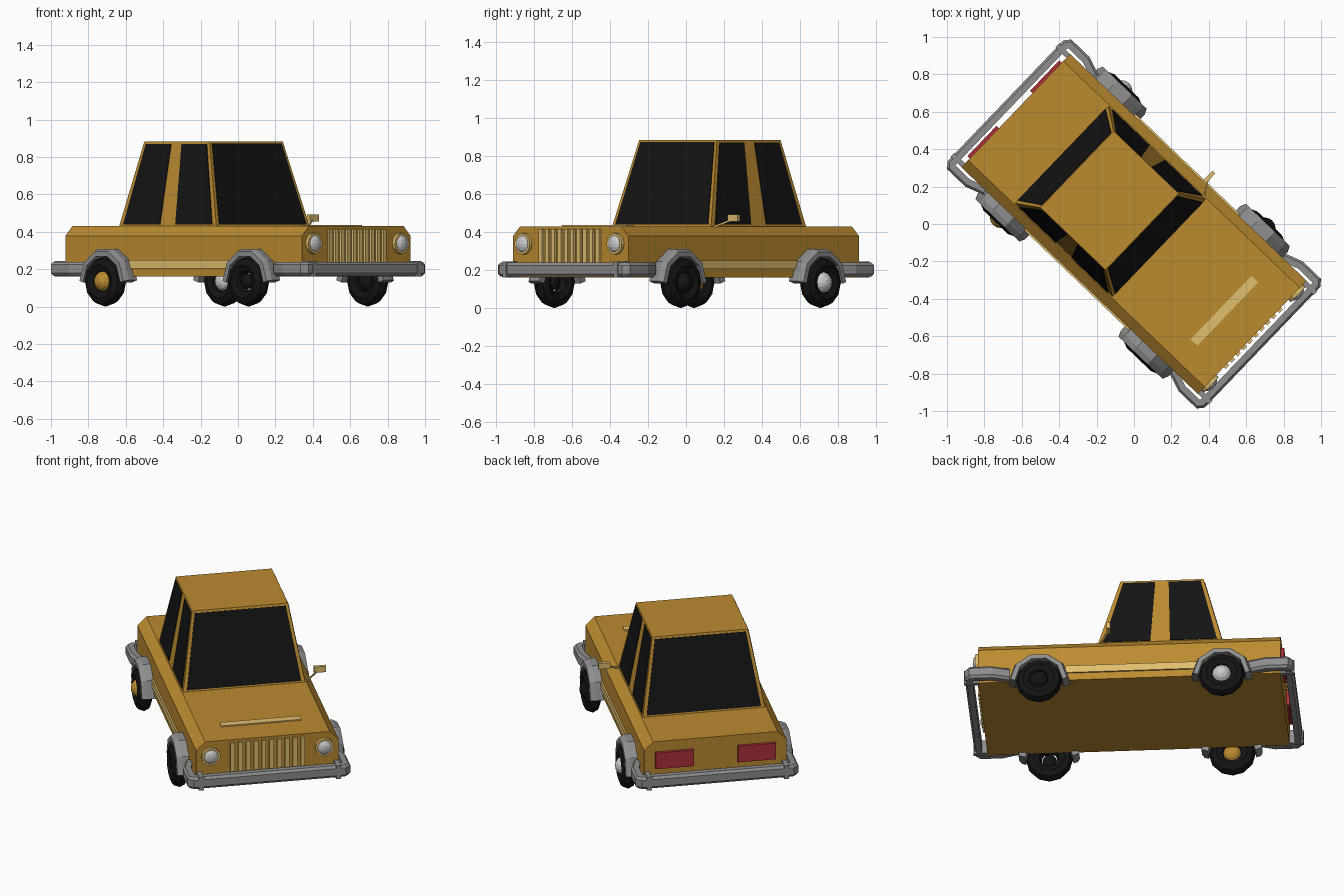
import bpy, bmesh
from math import radians, sin, cos, pi
from mathutils import Matrix, Vector

if "Cube" in bpy.data.objects:
    bpy.data.objects.remove(bpy.data.objects["Cube"])

# The car is built nose along +x, left side along +y, then turned as a whole
TURN = Matrix.Rotation(radians(-43.8), 4, 'Z')


def colour(name, r, g, b):
    m = bpy.data.materials.new(name)
    m.diffuse_color = (r, g, b, 1)
    m.use_nodes = True
    m.node_tree.nodes["Principled BSDF"].inputs["Base Color"].default_value = m.diffuse_color
    return m


PAINT = colour("paint", 0.50, 0.26, 0.03)
TRIM = colour("trim", 0.75, 0.52, 0.16)
BLACK = colour("black", 0.007, 0.007, 0.007)
RED = colour("red", 0.42, 0.03, 0.04)
GREY = colour("bumper_grey", 0.27, 0.27, 0.27)
SILVER = colour("silver", 0.62, 0.62, 0.62)


def mesh_object(name, verts, faces, mat):
    me = bpy.data.meshes.new(name)
    me.from_pydata([tuple(v) for v in verts], [], faces)
    bm = bmesh.new()
    bm.from_mesh(me)
    bmesh.ops.recalc_face_normals(bm, faces=bm.faces)
    bm.to_mesh(me)
    bm.free()
    me.materials.append(mat)
    ob = bpy.data.objects.new(name, me)
    bpy.context.collection.objects.link(ob)
    return ob


def loft(name, rings, mat):
    """Skin a list of equal rings and cap both ends."""
    n = len(rings[0])
    verts = [v for ring in rings for v in ring]
    faces = [(k * n + i, k * n + (i + 1) % n, (k + 1) * n + (i + 1) % n, (k + 1) * n + i)
             for k in range(len(rings) - 1) for i in range(n)]
    faces += [tuple(range(n)), tuple(range(len(verts) - n, len(verts)))]
    return mesh_object(name, verts, faces, mat)


def box(name, x, y, z, mat):
    ring = lambda zz: [(x[0], y[0], zz), (x[1], y[0], zz), (x[1], y[1], zz), (x[0], y[1], zz)]
    return loft(name, [ring(z[0]), ring(z[1])], mat)


def sweep(name, path, profile, place, mat):
    """Sweep a profile of (inset, across) along a flat path with mitred corners."""
    pts = [Vector(p) for p in path]
    rings = []
    for i, p in enumerate(pts):
        a = (p - pts[i - 1]).normalized() if i else (pts[1] - p).normalized()
        b = (pts[i + 1] - p).normalized() if i < len(pts) - 1 else a
        na, nb = Vector((-a.y, a.x)), Vector((-b.y, b.x))
        mitre = (na + nb) / (1 + na.dot(nb))
        rings.append([place(p + mitre * d, w) for d, w in profile])
    return loft(name, rings, mat)


def ball(name, centre, scale, mat):
    bpy.ops.mesh.primitive_uv_sphere_add(segments=12, ring_count=8, radius=1, location=centre,
                                         rotation=(pi / 2, 0, 0))
    ob = bpy.context.object
    ob.name, ob.scale = name, scale
    ob.data.materials.append(mat)


# Lower body with chamfered shoulders
section = [(-.42, .16), (.42, .16), (.42, .378), (.367, .43), (-.367, .43), (-.42, .378)]
loft("body", [[(x, y, z) for y, z in section] for x in (-.876, .876)], PAINT)

# Tapered cabin
base = [Vector(p) for p in ((-.535, -.36, .43), (.185, -.36, .43), (.185, .36, .43), (-.535, .36, .43))]
roof = [Vector(p) for p in ((-.422, -.283, .884), (.06, -.283, .884), (.06, .283, .884), (-.422, .283, .884))]
loft("cabin", [base, roof], PAINT)


def window(name, side, s0, s1):
    """Dark glass on one cabin side, between fractions s0 and s1 of its length."""
    a, b, c, d = base[side], base[(side + 1) % 4], roof[(side + 1) % 4], roof[side]
    n = (b - a).cross(d - a).normalized()
    at = lambda s, t: a.lerp(b, s).lerp(d.lerp(c, s), t)
    quad = [at(s0, .02), at(s1, .02), at(s1, .97), at(s0, .97)]
    loft(name, [[q - n * .004 for q in quad], [q + n * .004 for q in quad]], BLACK)


window("windscreen", 1, .03, .97)
window("rear_window", 3, .03, .97)
window("right_rear_side_window", 0, .04, .42)
window("right_front_side_window", 0, .58, .96)
window("left_front_side_window", 2, .04, .42)
window("left_rear_side_window", 2, .58, .96)

# Wrap-around bumpers with clamp bands
half = [(.69, -.445), (.79, -.48), (.925, -.48), (.952, -.447)]
path = half + [(x, -y) for x, y in reversed(half)]
bar = [(.045, .165), (.012, .165), (0, .18), (0, .225), (.012, .24), (.045, .24)]
for end, s in (("front", 1), ("rear", -1)):
    sweep(end + "_bumper", path, bar, lambda p, w: (s * p.x, p.y, w), GREY)
    for side in (-1, 1):
        x = sorted((s * .87, s * .957))
        box(end + "_bumper_band", x, (side * .405 - .014, side * .405 + .014), (.16, .245), GREY)

# Wheels, hubs, arches and side trim
arch = [(-.03, .40), (0, .40), (0, .462), (.014, .492), (.04, .492), (.04, .40)][1:]
for side, s in (("left", 1), ("right", -1)):
    for end, x in (("front", .52), ("rear", -.54)):
        name = end + "_" + side
        bpy.ops.mesh.primitive_torus_add(major_segments=12, minor_segments=8, major_radius=.09,
                                         minor_radius=.045, location=(x, s * .46, .135),
                                         rotation=(pi / 2, 0, 0))
        tyre = bpy.context.object
        tyre.name = name + "_tyre"
        tyre.data.materials.append(BLACK)
        if name == "front_right":
            ball(name + "_hub", (x, s * .47, .135), (.042, .042, .03), BLACK)
        else:
            mat = BLACK if end == "front" else SILVER if side == "left" else PAINT
            ball(name + "_hub", (x, s * .467, .135), (.058, .058, .058), mat)
        arc = [(x + .176 * cos(pi * k / 5), .142 + .176 * sin(pi * k / 5)) for k in range(6)]
        sweep(name + "_arch", arc, arch, lambda p, w: (p.x, s * w, p.y), GREY)
    box(side + "_trim_strip", (-.40, .37), sorted((s * .41, s * .43)), (.205, .25), TRIM)

    # Headlights and tail lights
    bpy.ops.mesh.primitive_cylinder_add(vertices=12, radius=.056, depth=.03,
                                        location=(.88, s * .335, .338), rotation=(0, pi / 2, 0))
    ring = bpy.context.object
    ring.name = side + "_headlight_ring"
    ring.data.materials.append(TRIM)
    ball(side + "_headlight", (.888, s * .335, .338), (.025, .045, .045), SILVER)
    bpy.context.object.rotation_euler = (0, 0, 0)
    box(side + "_tail_light", (-.894, -.87), sorted((s * .13, s * .355)), (.262, .365), RED)

# Grille bars and bonnet strip
for k in range(10):
    y = -.207 + k * .046
    box("grille_bar", (.87, .89), (y - .013, y + .013), (.20, .415), TRIM)
box("bonnet_strip", (.645, .695), (-.235, .235), (.425, .437), TRIM)

# Single door mirror on the left
box("mirror", (.105, .127), (.425, .495), (.455, .492), TRIM)
stalk = [Vector((.17, .365, .425)), Vector((.118, .45, .465))]
loft("mirror_stalk", [[p + Vector(o) for o in ((-.005, 0, -.005), (.005, 0, -.005), (.005, 0, .005), (-.005, 0, .005))]
                      for p in stalk], TRIM)

# Turn the whole car
bpy.context.view_layer.update()
for ob in bpy.context.scene.objects:
    ob.matrix_world = TURN @ ob.matrix_world
